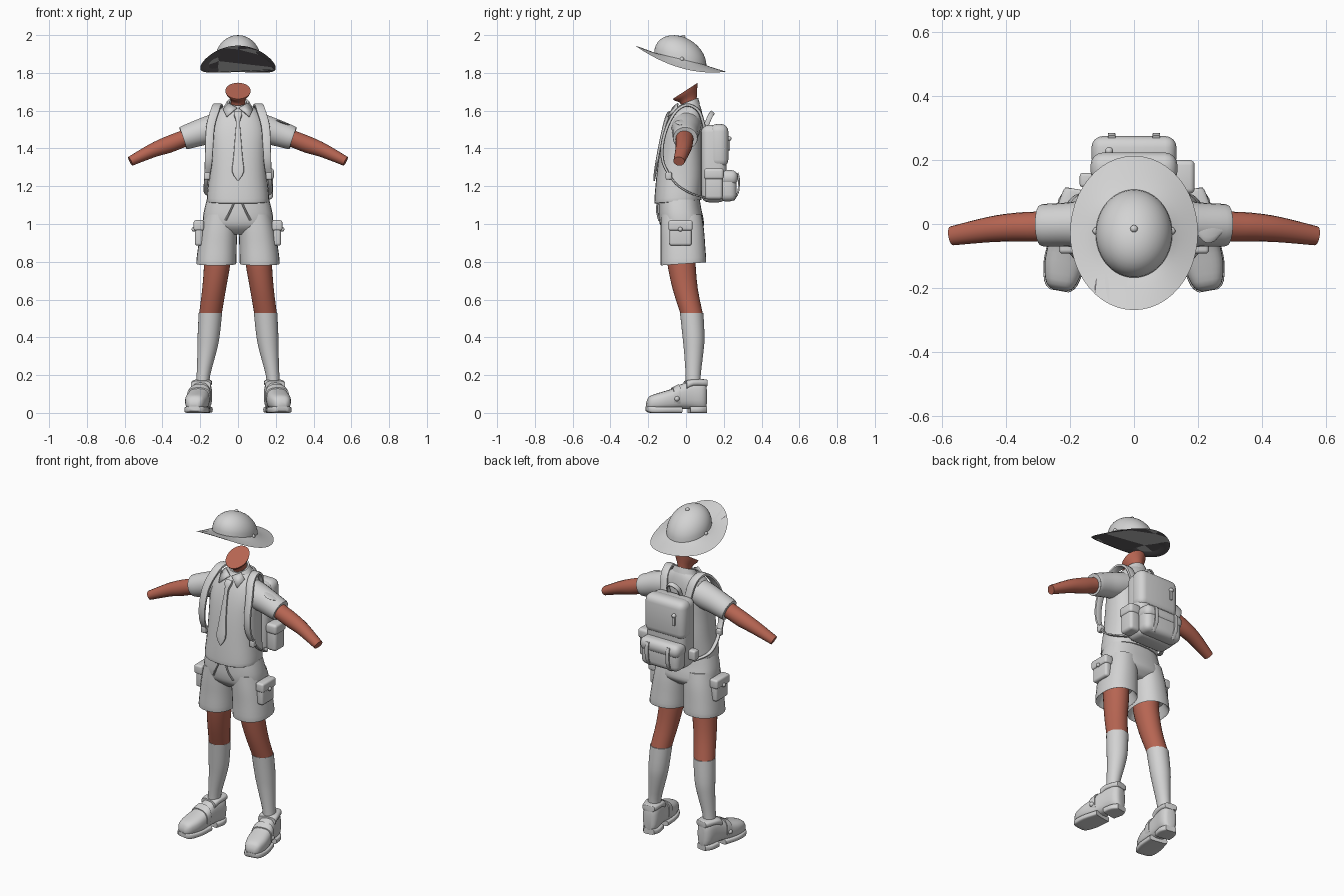
import bpy, bmesh, math
from mathutils import Vector, Matrix

def material(name, rgb):
    m = bpy.data.materials.new(name)
    m.diffuse_color = (*rgb, 1)
    return m

GREY = material("cloth_grey", (0.65, 0.65, 0.65))
SKIN = material("skin_brown", (0.47, 0.13, 0.085))
DARK = material("lining_dark", (0.15, 0.14, 0.15))

def finish(name, bm, mat, mirror=False, flip=False):
    bmesh.ops.recalc_face_normals(bm, faces=bm.faces)
    if flip:
        bmesh.ops.reverse_faces(bm, faces=bm.faces)
    me = bpy.data.meshes.new(name)
    bm.to_mesh(me)
    bm.free()
    ob = bpy.data.objects.new(name, me)
    bpy.context.collection.objects.link(ob)
    me.materials.append(mat)
    bpy.context.view_layer.objects.active = ob
    ob.select_set(True)
    bpy.ops.object.shade_smooth_by_angle(angle=math.radians(40))
    ob.select_set(False)
    if mirror:
        ob.modifiers.new("mirror", 'MIRROR')
    return ob

def skin(name, rings, mat, caps=True, mirror=False, flip=False):
    """Join closed rings of points into one surface."""
    bm = bmesh.new()
    vs = [[bm.verts.new(p) for p in r] for r in rings]
    n = len(vs[0])
    for a, b in zip(vs, vs[1:]):
        for i in range(n):
            bm.faces.new((a[i], a[(i + 1) % n], b[(i + 1) % n], b[i]))
    if caps:
        bm.faces.new(vs[0])
        bm.faces.new(vs[-1])
    return finish(name, bm, mat, mirror, flip)

def spline(pts, k=4):
    """Catmull-Rom interpolation of whole tuples."""
    out = []
    for i in range(len(pts) - 1):
        p0, p1, p2, p3 = pts[max(i - 1, 0)], pts[i], pts[i + 1], pts[min(i + 2, len(pts) - 1)]
        for j in range(k):
            t = j / k
            out.append(tuple(b + 0.5 * t * (c - a + t * (2*a - 5*b + 4*c - d + t * (3*(b - c) + d - a)))
                             for a, b, c, d in zip(p0, p1, p2, p3)))
    return out + [tuple(pts[-1])]

def oval(n, e):
    f = lambda v: math.copysign(abs(v) ** (2 / e), v)
    return [(f(math.cos(a)), f(math.sin(a))) for a in (2 * math.pi * i / n for i in range(n))]

def loft(name, rings, mat, n=28, e=2.0, k=3, **kw):
    """Stacked horizontal ovals: x, y, z, rx, ry, tilt."""
    return skin(name, [[(x + rx * c, y + ry * s, z + tl * ry * s) for c, s in oval(n, e)]
                       for x, y, z, rx, ry, tl in spline(rings, k)], mat, **kw)

def sweep(name, pts, mat, n=12, e=2.0, axis=(1, 0, 0), k=4, **kw):
    """Oval swept along a path: x, y, z, half width along axis, half thickness."""
    P = spline(pts, k)
    C = [Vector(p[:3]) for p in P]
    rings = []
    for i, p in enumerate(P):
        t = (C[min(i + 1, len(C) - 1)] - C[max(i - 1, 0)]).normalized()
        w = Vector(axis)
        w = (w - w.dot(t) * t).normalized()
        u = t.cross(w)
        rings.append([C[i] + w * c * p[3] + u * s * p[4] for c, s in oval(n, e)])
    return skin(name, rings, mat, **kw)

def slab(name, lo, hi, bevel, mat=GREY, mirror=False, seg=4):
    bm = bmesh.new()
    bmesh.ops.create_cube(bm, size=1)
    for v in bm.verts:
        v.co = [(l + h) / 2 + c * (h - l) for l, h, c in zip(lo, hi, v.co)]
    bmesh.ops.bevel(bm, geom=bm.edges[:], offset=bevel, segments=seg, profile=0.5, affect='EDGES')
    return finish(name, bm, mat, mirror)

def ball(name, c, r, mirror=False):
    bm = bmesh.new()
    bmesh.ops.create_uvsphere(bm, u_segments=12, v_segments=8, radius=r, matrix=Matrix.Translation(c))
    return finish(name, bm, GREY, mirror)

# Sun hat: tilted dome with a swept-up brim, plus dark lining below
def hat_rings(drop):
    rings, circle = [], oval(48, 2)
    base = lambda y: 1.866 - 0.24 * y
    for j in range(10):
        f = math.radians(88 - 88 * j / 9)
        rings.append([(.12 * math.cos(f) * c, -.03 + .138 * math.cos(f) * s,
                       base(-.03 + .138 * math.cos(f) * s) + .122 * math.sin(f) - drop) for c, s in circle])
    for j in range(1, 7):
        q = j / 6
        ring = []
        for c, s in circle:
            yo = -.028 + .2415 * s
            zo, zi = 1.802 + .85 * (yo - .14) ** 2, base(-.03 + .138 * s)
            ring.append(((.12 + .08 * q) * c, -.03 + .002 * q + (.138 + .1035 * q) * s,
                         zi + (zo - zi) * q ** .9 - drop * (1 - q ** 6)))
        rings.append(ring)
    return rings
skin("hat", hat_rings(0), GREY)
skin("hat_lining", hat_rings(.008), DARK, flip=True)
ball("hat_button", (0, -.015, 1.989), .012)
ball("hat_stud", (.118, -.022, 1.872), .012, True)

# Neck and cut-off jaw
loft("neck", [(0, .02, 1.56, .045, .045, 0), (0, .018, 1.62, .036, .04, .1), (0, .012, 1.66, .04, .045, .4),
              (0, 0, 1.69, .06, .06, .62), (0, -.004, 1.705, .067, .066, .65)], SKIN)

# Arms
sweep("arm", [(.2, -.003, 1.485, .048, .047), (.3, -.008, 1.447, .047, .045), (.37, -.01, 1.42, .045, .045),
              (.45, -.017, 1.39, .04, .038), (.57, -.037, 1.332, .03, .026)], SKIN, n=18, axis=(0, 1, 0), mirror=True)

# Legs and socks
loft("leg", [(.108, -.025, .88, .07, .075, 0), (.109, -.025, .8, .07, .075, 0), (.126, -.005, .66, .063, .067, 0),
             (.146, .03, .525, .06, .059, 0)], SKIN, mirror=True)
loft("sock", [(.146, .03, .53, .062, .062, 0), (.156, .04, .4, .058, .058, 0), (.165, .041, .32, .05, .051, 0),
              (.183, .038, .2, .036, .04, 0), (.19, .038, .12, .036, .04, 0)], GREY, mirror=True)

# Shoes: sections along the foot, turned slightly outward
TURN = Matrix.Translation((.19, .04, 0)) @ Matrix.Rotation(math.radians(10), 4, 'Z')
def shoe_part(name, secs, e, k=3):
    skin(name, [[TURN @ Vector((w * c, y - .04, (z0 + z1) / 2 + (z1 - z0) / 2 * s)) for c, s in oval(24, e)]
                for y, w, z0, z1 in spline(secs, k)], GREY, mirror=True)
shoe_part("shoe", [(-.212, .02, .03, .055), (-.195, .044, .018, .088), (-.14, .06, .015, .108), (-.08, .06, .015, .126),
                   (-.03, .054, .02, .15), (.02, .05, .02, .168), (.075, .048, .015, .17), (.1, .036, .015, .165),
                   (.108, .02, .03, .14)], 2.7)
shoe_part("front_sole", [(-.213, .03, .01, .035), (-.19, .052, 0, .035), (-.12, .065, 0, .032), (-.03, .056, 0, .032)], 5)
shoe_part("heel", [(.015, .05, 0, .034), (.07, .052, 0, .034), (.107, .032, 0, .034)], 5)
shoe_part("shoe_strap", [(-.075, .063, .03, .134), (-.05, .062, .03, .147), (-.04, .06, .03, .152)], 2.7)
shoe_part("shoe_cuff", [(-.005, .053, .12, .17), (.03, .054, .14, .178), (.1, .042, .14, .178), (.11, .03, .14, .174)], 3)
p = TURN @ Vector((.058, -.1, .075))
ball("shoe_buckle", p, .014, True)

# Shorts: two legs and a waist
loft("shorts_leg", [(.112, -.015, .85, .08, .09, 0), (.114, -.014, .797, .1, .113, .06), (.115, -.014, .797, .106, .121, .06),
                    (.109, -.016, .88, .102, .118, 0), (.1, -.02, .97, .096, .115, 0), (.09, -.025, 1.05, .088, .108, 0)],
     GREY, e=2.3, mirror=True)
loft("shorts_waist", [(0, -.02, .945, .12, .07, 0), (0, -.02, .985, .18, .112, 0), (0, -.026, 1.03, .186, .118, 0),
                      (0, -.032, 1.08, .178, .113, 0), (0, -.035, 1.13, .165, .108, 0)], GREY, e=2.5)
slab("cargo_pocket", (.185, -.088, .885), (.228, .03, 1.01), .014, mirror=True)
slab("pocket_flap", (.18, -.093, .965), (.235, .035, 1.02), .012, mirror=True)
ball("pocket_button", (.234, -.03, .972), .012, True)
sweep("drawstring", [(.02, -.15, 1.115, .005, .005), (.04, -.154, 1.07, .005, .005), (.066, -.142, 1.02, .006, .006)],
      GREY, n=8, mirror=True)

# Shirt with sleeves
loft("shirt", [(0, -.042, 1.13, .13, .1, .08), (0, -.042, 1.118, .16, .122, .08), (0, -.042, 1.14, .165, .125, .05),
               (0, -.032, 1.25, .155, .125, 0), (0, -.025, 1.38, .151, .116, 0), (0, -.015, 1.48, .153, .106, 0),
               (0, -.003, 1.555, .135, .093, 0), (0, .006, 1.605, .1, .075, .05), (0, .015, 1.63, .06, .053, .2)],
     GREY, e=2.4)
sweep("sleeve", [(.06, .003, 1.525, .08, .075), (.14, 0, 1.502, .076, .076), (.21, -.002, 1.481, .069, .07),
                 (.285, -.004, 1.456, .066, .063), (.288, -.004, 1.455, .058, .055)], GREY, n=22, axis=(0, 1, 0), mirror=True)
badge = sweep("sleeve_badge", [(.195, -.02, 1.552, .008, .004), (.225, -.022, 1.542, .036, .006),
                               (.25, -.022, 1.533, .032, .006), (.275, -.02, 1.523, .008, .004)], GREY, axis=(0, 1, 0))

# Collar and tie
loft("collar", [(0, .008, 1.615, .078, .066, .3), (0, .012, 1.648, .058, .052, .4), (0, .013, 1.645, .046, .044, .4),
                (0, .013, 1.62, .042, .042, .3)], GREY, k=1, caps=False)
bm = bmesh.new()
bm.faces.new([bm.verts.new(v) for v in ((.004, -.066, 1.612), (.05, -.04, 1.637), (.078, -.045, 1.605),
                                        (.06, -.094, 1.565))])
flap = finish("collar_flap", bm, GREY, True)
flap.modifiers.new("thickness", 'SOLIDIFY').thickness = .008
sweep("tie", [(0, -.078, 1.592, .02, .012), (0, -.09, 1.575, .022, .016), (0, -.108, 1.54, .011, .01),
              (0, -.132, 1.45, .017, .007), (0, -.151, 1.35, .025, .007), (0, -.163, 1.275, .031, .007),
              (0, -.169, 1.228, .002, .004)], GREY, e=4, k=3)

# Backpack body, pockets and trim
slab("pack_body", (-.13, .08, 1.115), (.13, .215, 1.525), .04)
slab("pack_lid", (-.136, .125, 1.3), (.136, .224, 1.53), .04)
slab("pack_pocket", (-.128, .17, 1.12), (.128, .268, 1.27), .035)
slab("pack_pocket_flap", (-.133, .17, 1.205), (.133, .275, 1.285), .035)
slab("side_pocket", (.115, .1, 1.13), (.185, .195, 1.27), .018)
slab("side_pocket_flap", (.115, .095, 1.235), (.19, .2, 1.295), .016)
slab("side_clip", (-.17, .115, 1.17), (-.12, .16, 1.23), .01)
slab("zip_pull", (-.085, .22, 1.39), (-.07, .234, 1.45), .004)
ball("zip_ring", (-.078, .228, 1.452), .013)
for x in (-.07, .07):
    sweep("pocket_strap", [(x, .272, 1.27, .012, .005), (x, .28, 1.24, .012, .005), (x, .276, 1.17, .012, .005),
                           (x, .25, 1.125, .012, .005)], GREY, e=4)
sweep("pack_handle", [(-.04, .105, 1.515, .013, .005), (-.036, .125, 1.565, .013, .005), (0, .14, 1.59, .013, .005),
                      (.036, .125, 1.565, .013, .005), (.04, .105, 1.515, .013, .005)], GREY, axis=(0, .8, -.6), e=4)

# Shoulder straps: padded upper part and narrow webbing below
sweep("shoulder_strap", [(.08, .1, 1.5, .024, .009), (.095, .07, 1.595, .024, .009), (.108, .01, 1.63, .024, .009),
                         (.122, -.05, 1.6, .024, .009), (.145, -.098, 1.52, .023, .009), (.152, -.125, 1.42, .022, .009),
                         (.156, -.122, 1.33, .02, .008), (.163, -.09, 1.26, .016, .007)], GREY, e=3.5, mirror=True)
sweep("strap_webbing", [(.16, -.105, 1.29, .011, .005), (.17, -.055, 1.215, .011, .005), (.168, .02, 1.165, .011, .005),
                        (.12, .1, 1.14, .011, .005)], GREY, e=3.5, mirror=True)
slab("strap_buckle", (.148, -.108, 1.235), (.18, -.075, 1.275), .008, mirror=True)
